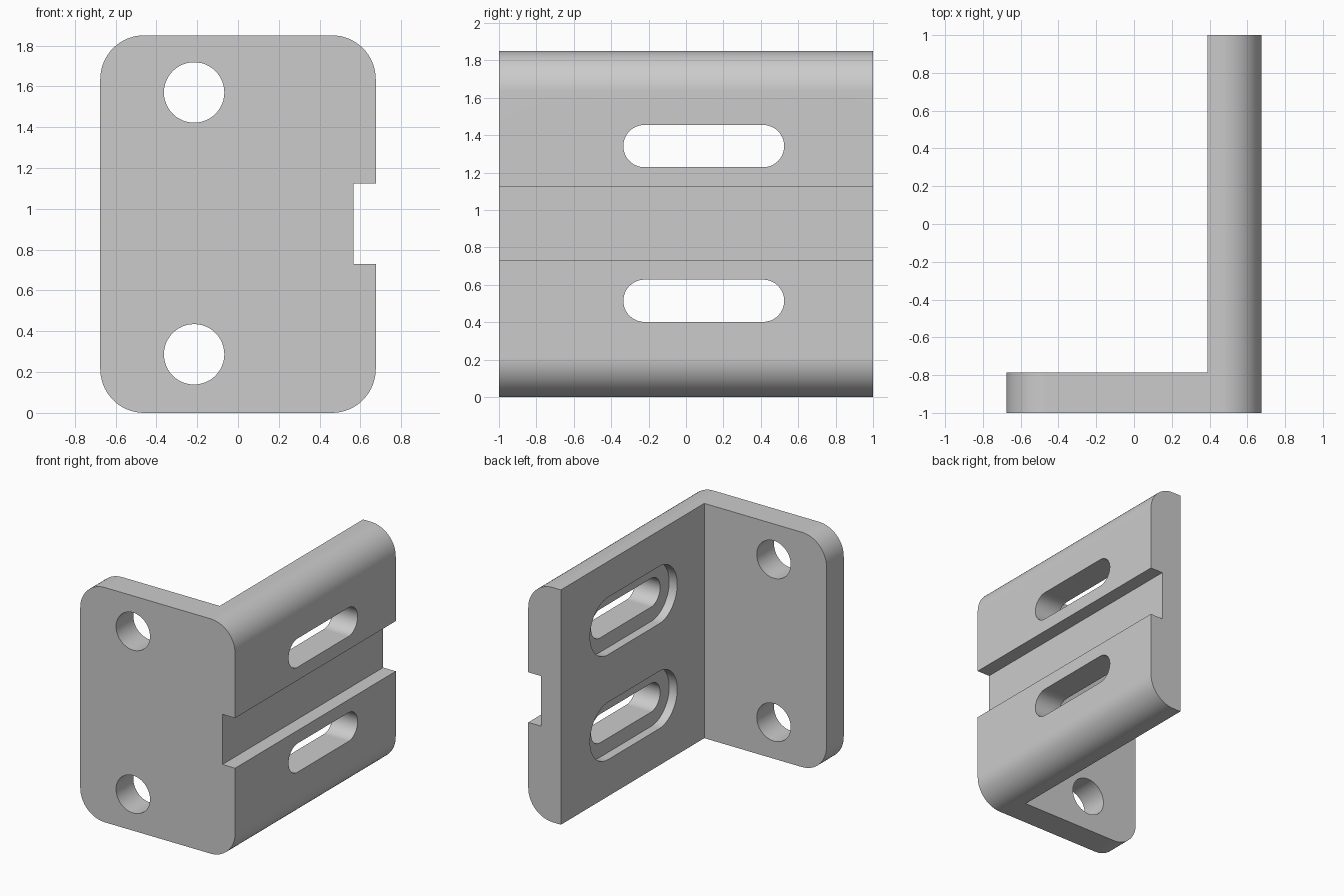
import bpy
import bmesh
from math import sin, cos, pi, radians
from mathutils import Vector

if "Cube" in bpy.data.objects:
    bpy.data.objects.remove(bpy.data.objects["Cube"])

HALF_W, HEIGHT, CORNER = 0.675, 1.85, 0.215
WALL_X, FLANGE_Y = 0.39, -0.785
GROOVE_X, GROOVE_LOW, GROOVE_HIGH = 0.565, 0.73, 1.125
SLOT_Y, SLOT_HALF = 0.095, 0.43

metal = bpy.data.materials.new("grey metal")
metal.use_nodes = True
grey = (0.6, 0.6, 0.6, 1)
metal.diffuse_color = grey
metal.node_tree.nodes["Principled BSDF"].inputs["Base Color"].default_value = grey


def arc(u, v, r, start, end, steps):
    """Points along an arc, angles in degrees."""
    angles = [radians(start + (end - start) * i / steps) for i in range(steps + 1)]
    return [(u + r * cos(a), v + r * sin(a)) for a in angles]


def stadium(u, v, half, r):
    return (arc(u + half - r, v, r, -90, 90, 24)
            + arc(u - half + r, v, r, 90, 270, 24))


def prism(name, outline, place, sweep):
    """Extrude a 2D outline, placed in space by a function, along a vector."""
    bm = bmesh.new()
    face = bm.faces.new([bm.verts.new(place(u, v)) for u, v in outline])
    grown = bmesh.ops.extrude_face_region(bm, geom=[face])["geom"]
    bmesh.ops.translate(bm, vec=Vector(sweep),
                        verts=[g for g in grown if isinstance(g, bmesh.types.BMVert)])
    bmesh.ops.recalc_face_normals(bm, faces=bm.faces)
    mesh = bpy.data.meshes.new(name)
    bm.to_mesh(mesh)
    bm.free()
    mesh.materials.append(metal)
    obj = bpy.data.objects.new(name, mesh)
    bpy.context.collection.objects.link(obj)
    return obj


# Rounded, grooved section swept through the full depth
cx = HALF_W - CORNER
top = HEIGHT - CORNER
section = (arc(-cx, CORNER, CORNER, 180, 270, 16)
           + arc(cx, CORNER, CORNER, 270, 360, 16)
           + [(HALF_W, GROOVE_LOW), (GROOVE_X, GROOVE_LOW),
              (GROOVE_X, GROOVE_HIGH), (HALF_W, GROOVE_HIGH)]
           + arc(cx, top, CORNER, 0, 90, 16)
           + arc(-cx, top, CORNER, 90, 180, 16))
bracket = prism("angle_bracket", section, lambda u, v: (u, -1, v), (0, 2, 0))

# Space inside the angle, leaving the front flange and the side wall
corner_space = [(-1, FLANGE_Y), (WALL_X, FLANGE_Y), (WALL_X, 1.2), (-1, 1.2)]
cutters = [prism("inside_cutter", corner_space, lambda u, v: (u, v, -0.2), (0, 0, 2.3))]

# Round holes in the flange
for z in (0.287, 1.57):
    cutters.append(prism("hole_cutter", arc(-0.215, z, 0.148, 0, 352.5, 47),
                         lambda u, v: (u, -1.1, v), (0, 0.5, 0)))

# Slots through the wall, each with a wider recess on the inner face
for z in (0.515, 1.342):
    cutters.append(prism("slot_cutter", stadium(SLOT_Y, z, SLOT_HALF, 0.113),
                         lambda u, v: (0.2, u, v), (0.6, 0, 0)))
    cutters.append(prism("recess_cutter", stadium(SLOT_Y, z, SLOT_HALF + 0.113, 0.226),
                         lambda u, v: (0.2, u, v), (0.26, 0, 0)))

bpy.ops.object.select_all(action="DESELECT")
bracket.select_set(True)
bpy.context.view_layer.objects.active = bracket
for cutter in cutters:
    cutter.hide_render = True
    cut = bracket.modifiers.new("cut", "BOOLEAN")
    cut.operation = "DIFFERENCE"
    cut.solver = "EXACT"
    cut.object = cutter
    bpy.ops.object.modifier_apply(modifier=cut.name)
    bpy.data.objects.remove(cutter)

# Smooth rounds beside truly flat faces
bpy.ops.object.shade_smooth_by_angle(angle=radians(30))
weighted = bracket.modifiers.new("flat_faces", "WEIGHTED_NORMAL")
weighted.keep_sharp = True
